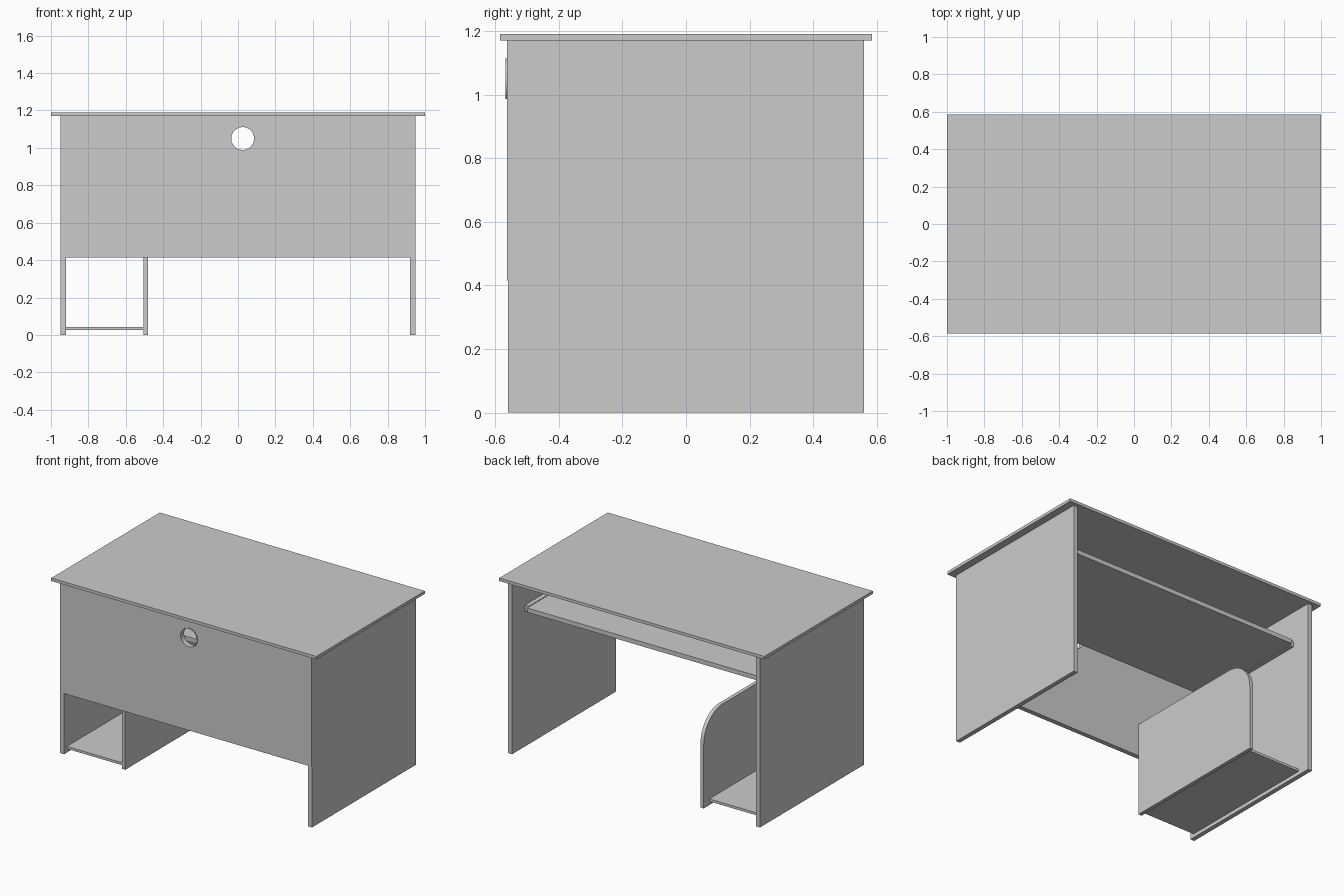
import bpy
from math import sin, cos, pi, radians

if "Cube" in bpy.data.objects:
    bpy.data.objects.remove(bpy.data.objects["Cube"])


def box(name, x, y, z):
    """Box from (min, max) ranges."""
    bpy.ops.mesh.primitive_cube_add(size=1, location=[sum(r) / 2 for r in (x, y, z)])
    ob = bpy.context.object
    ob.name = name
    ob.scale = [r[1] - r[0] for r in (x, y, z)]
    bpy.ops.object.transform_apply(location=False, rotation=False, scale=True)
    return ob


def circle(cx, cy, r, n=48):
    return [(cx + r * cos(2 * pi * i / n), cy + r * sin(2 * pi * i / n)) for i in range(n)]


def plate(name, outlines, thickness, location, rotation):
    """Flat board cut from closed outlines; inner outlines become holes."""
    cu = bpy.data.curves.new(name, 'CURVE')
    cu.dimensions = '2D'
    cu.fill_mode = 'BOTH'
    cu.extrude = thickness / 2
    for pts in outlines:
        sp = cu.splines.new('POLY')
        sp.points.add(len(pts) - 1)
        for p, (a, b) in zip(sp.points, pts):
            p.co = (a, b, 0, 1)
        sp.use_cyclic_u = True
    ob = bpy.data.objects.new(name, cu)
    bpy.context.collection.objects.link(ob)
    ob.location, ob.rotation_euler = location, rotation
    bpy.ops.object.select_all(action='DESELECT')
    ob.select_set(True)
    bpy.context.view_layer.objects.active = ob
    bpy.ops.object.convert(target='MESH')
    bpy.ops.object.shade_smooth_by_angle(angle=radians(30))
    return bpy.context.object


XZ = (pi / 2, 0, 0)          # outline drawn in x, z
YZ = (pi / 2, 0, pi / 2)     # outline drawn in y, z

# Desk top
box("desk_top", (-1, 1), (-0.585, 0.585), (1.17, 1.19))

# Side panels and the runners that carry the sliding tray
for side, s in (("left", -1), ("right", 1)):
    box(side + "_panel", sorted((s * 0.92, s * 0.95)), (-0.56, 0.56), (0, 1.17))
    box(side + "_runner", sorted((s * 0.89, s * 0.92)), (-0.40, 0.42), (0.925, 0.965))

# Front panel with cable hole
front = [(-0.949, 0.415), (0.949, 0.415), (0.949, 1.17), (-0.949, 1.17)]
plate("front_panel", [front, circle(0.025, 1.05, 0.0625)], 0.032, (0, -0.546, 0), XZ)

# Cable hole sleeve
plate("cable_sleeve", [circle(0.025, 1.05, 0.064), circle(0.025, 1.05, 0.061)],
      0.037, (0, -0.5485, 0), XZ)

# Sliding tray
box("sliding_tray", (-0.89, 0.89), (-0.40, 0.44), (0.93, 0.96))

# Divider with rounded rear top corner
R, YB, H = 0.2, 0.53, 0.635
arc = [(YB - R + R * cos(i * pi / 24), H - R + R * sin(i * pi / 24)) for i in range(13)]
plate("divider", [[(-0.53, 0), (YB, 0)] + arc + [(-0.53, H)]], 0.025, (-0.4925, 0, 0), YZ)

# Low shelf between divider and left panel
box("low_shelf", (-0.92, -0.505), (-0.53, 0.47), (0.025, 0.042))
